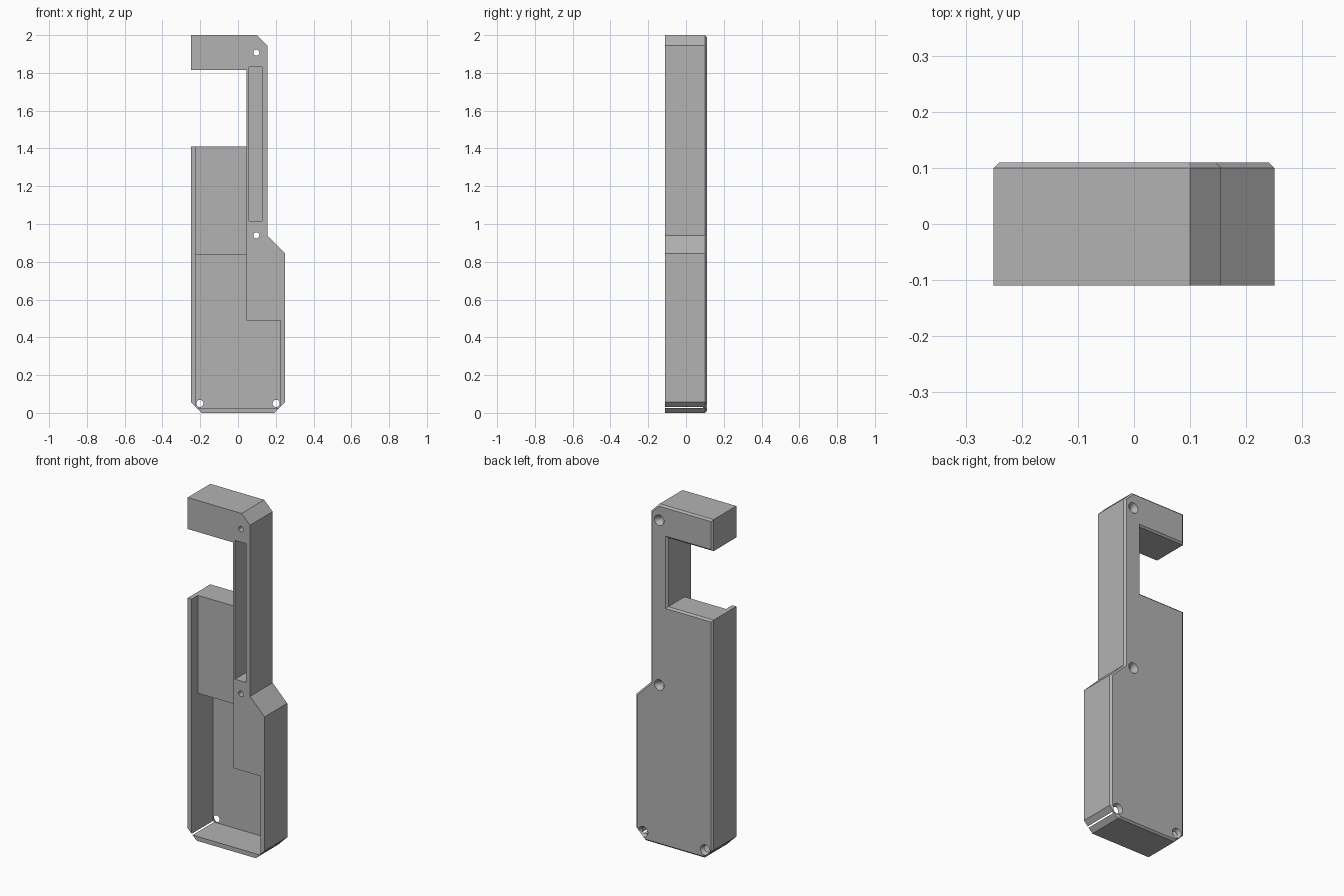
import bpy, bmesh, math
from mathutils import Matrix, Vector

cube = bpy.data.objects.get("Cube")
if cube:
    bpy.data.objects.remove(cube)

FRONT, BACK, BEVEL, FLOOR = -0.11, 0.11, 0.01, 0.09

grey = bpy.data.materials.new("plain grey")
grey.use_nodes = True
colour = (0.45, 0.45, 0.45, 1)
grey.diffuse_color = colour
grey.node_tree.nodes["Principled BSDF"].inputs["Base Color"].default_value = colour


def finish(bm, name):
    bmesh.ops.recalc_face_normals(bm, faces=bm.faces)
    mesh = bpy.data.meshes.new(name)
    bm.to_mesh(mesh)
    bm.free()
    mesh.materials.append(grey)
    ob = bpy.data.objects.new(name, mesh)
    bpy.context.collection.objects.link(ob)
    return ob


def inset(outline, d):
    """Move every side of a counter-clockwise outline inwards by d."""
    pts = [Vector(p) for p in outline]
    result = []
    for i, p in enumerate(pts):
        a = (p - pts[i - 1]).normalized()
        b = (pts[(i + 1) % len(pts)] - p).normalized()
        na, nb = Vector((-a.y, a.x)), Vector((-b.y, b.x))
        result.append(p + (na + nb) * d / (1 + na.dot(nb)))
    return result


def loft(name, layers):
    """Skin equal outlines in x, z placed at successive depths y."""
    bm = bmesh.new()
    rings = [[bm.verts.new((x, y, z)) for x, z in pts] for y, pts in layers]
    for r, s in zip(rings, rings[1:]):
        for i in range(len(r)):
            bm.faces.new((r[i - 1], r[i], s[i], s[i - 1]))
    bm.faces.new(rings[0])
    bm.faces.new(rings[-1])
    return finish(bm, name)


def cone(name, x, z, y0, y1, r0, r1):
    bm = bmesh.new()
    place = (Matrix.Translation((x, (y0 + y1) / 2, z))
             @ Matrix.Rotation(-math.pi / 2, 4, "X"))
    bmesh.ops.create_cone(bm, cap_ends=True, segments=32, radius1=r0,
                          radius2=r1, depth=y1 - y0, matrix=place)
    return finish(bm, name)


# Case body with a bevelled back rim
outline = [(-0.192, 0), (0.192, 0), (0.25, 0.058), (0.25, 0.845),
           (0.155, 0.94), (0.155, 1.945), (0.1, 2), (-0.25, 2),
           (-0.25, 1.815), (0.045, 1.815), (0.045, 1.41),
           (-0.25, 1.41), (-0.25, 0.058)]
body = loft("case_body", [(FRONT, outline), (BACK - BEVEL, outline),
                          (BACK, inset(outline, BEVEL))])

# Deep lower pocket, shallow upper pocket open at the top, and narrow slot
wall, base, mid = 0.224, 0.026, 0.045
deep = [(-wall, base), (wall, base), (wall, 0.49), (mid, 0.49),
        (mid, 0.835), (-wall, 0.835)]
shallow = [(-wall, 0.8), (mid, 0.8), (mid, 1.43), (-wall, 1.43)]
slot = [(0.058, 1.015), (0.128, 1.015), (0.128, 1.83), (0.058, 1.83)]
cutters = [loft(name, [(FRONT - 0.1, pts), (end, pts)])
           for name, pts, end in (("deep_pocket", deep, FLOOR),
                                  ("shallow_pocket", shallow, -0.052),
                                  ("slot", slot, FLOOR))]

# Screw holes, countersunk from the back
for x, z in ((-0.202, 0.05), (0.202, 0.05), (0.097, 0.94), (0.097, 1.907)):
    cutters.append(cone("screw_hole", x, z, -0.2, 0.2, 0.016, 0.016))
    cutters.append(cone("countersink", x, z, 0.085, 0.115, 0.016, 0.034))

# Cut everything out of the body
bpy.context.view_layer.objects.active = body
body.select_set(True)
for cutter in cutters:
    cutter.hide_render = True
    mod = body.modifiers.new(cutter.name, "BOOLEAN")
    mod.operation = "DIFFERENCE"
    mod.solver = "EXACT"
    mod.object = cutter
    bpy.ops.object.modifier_apply(modifier=mod.name)
    bpy.data.objects.remove(cutter)

bpy.ops.object.shade_smooth_by_angle(angle=math.radians(25))
